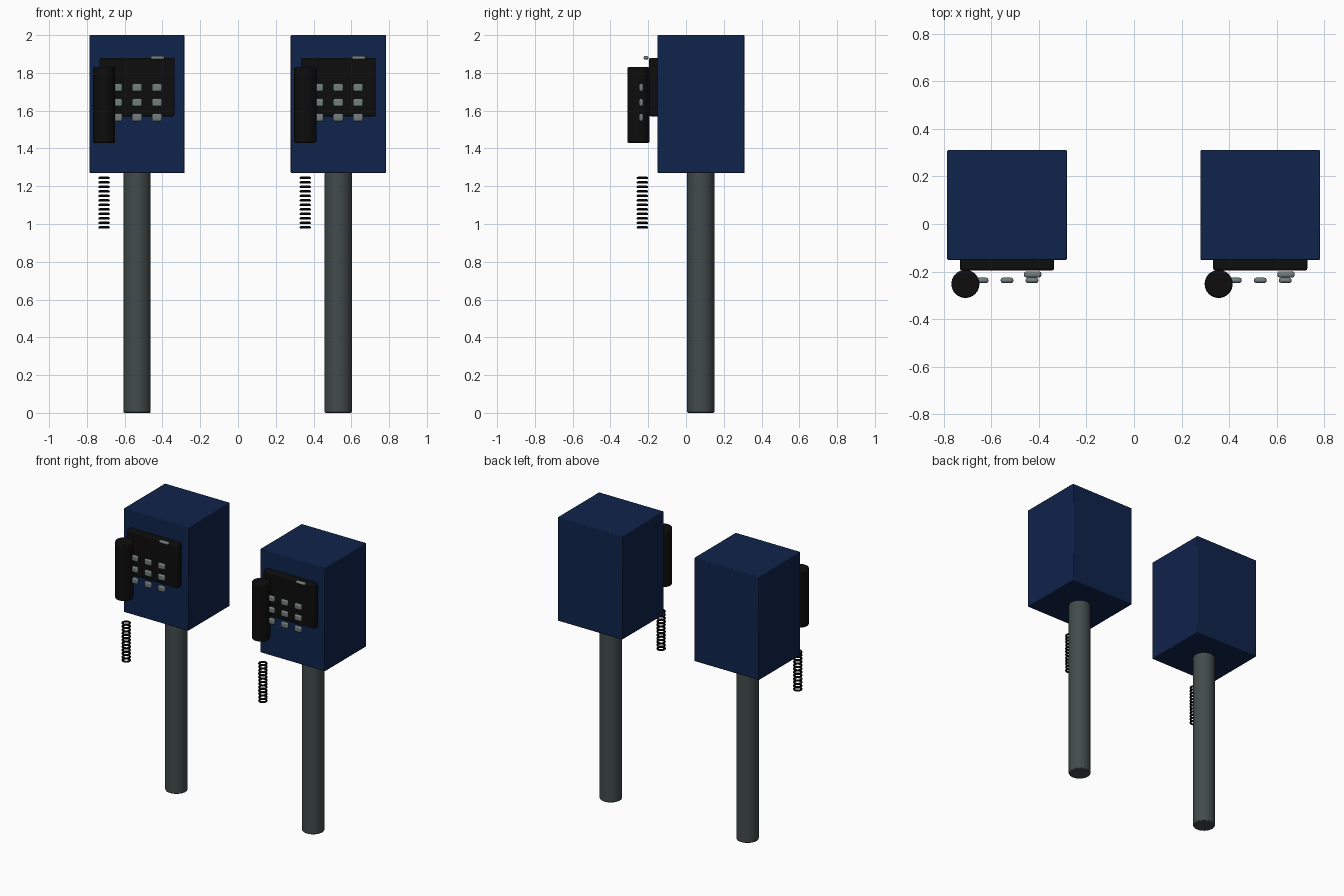
import bpy
import math
from mathutils import Vector

cube = bpy.data.objects.get("Cube")
if cube:
    bpy.data.objects.remove(cube, do_unlink=True)


def material(name, rgb):
    mat = bpy.data.materials.new(name)
    mat.use_nodes = True
    color = (*rgb, 1)
    mat.diffuse_color = color
    mat.node_tree.nodes["Principled BSDF"].inputs["Base Color"].default_value = color
    return mat


NAVY = material("navy paint", (0.005, 0.017, 0.07))
STEEL = material("grey steel", (0.055, 0.07, 0.07))
BLACK = material("black plastic", (0.004, 0.004, 0.004))
SILVER = material("silver keys", (0.17, 0.2, 0.2))


def finish(name, mat, bevel=0, segments=2):
    obj = bpy.context.object
    obj.name = name
    obj.data.materials.append(mat)
    if bevel:
        mod = obj.modifiers.new("soft edges", "BEVEL")
        mod.width = bevel
        mod.segments = segments
        mod.limit_method = "ANGLE"
    bpy.ops.object.shade_smooth_by_angle(angle=math.radians(35))
    return obj


def box(name, center, size, mat, bevel):
    bpy.ops.mesh.primitive_cube_add(size=1, location=center)
    bpy.context.object.scale = size
    bpy.ops.object.transform_apply(location=False, rotation=False, scale=True)
    return finish(name, mat, bevel)


def cylinder(name, center, radius, height, mat, bevel):
    bpy.ops.mesh.primitive_cylinder_add(vertices=32, radius=radius, depth=height, location=center)
    return finish(name, mat, bevel)


def payphone(side, x):
    # Post and cabinet
    cylinder(f"{side}_post", (x, 0.078, 0.637), 0.072, 1.274, STEEL, 0.006)
    box(f"{side}_cabinet", (x, 0.08, 1.635), (0.504, 0.462, 0.73), NAVY, 0.005)

    # Front panel and handset
    box(f"{side}_panel", (x, -0.165, 1.725), (0.396, 0.06, 0.31), BLACK, 0.008)
    cylinder(f"{side}_handset", (x - 0.175, -0.252, 1.63), 0.059, 0.4, BLACK, 0.007)

    # Three by three keypad and coin slot
    for row in range(3):
        for col in range(3):
            center = Vector((x + (col - 1) * 0.105, -0.237, 1.722 - row * 0.079))
            box(f"{side}_key_{row}_{col}", center, (0.054, 0.022, 0.042), SILVER, 0.009)
    box(f"{side}_coin_slot", (x + 0.108, -0.212, 1.88), (0.072, 0.025, 0.02), SILVER, 0.008)

    # Cord made of stacked rings
    for i in range(12):
        bpy.ops.mesh.primitive_torus_add(
            location=(x - 0.175, -0.231, 0.982 + i * 0.0238),
            major_radius=0.024, minor_radius=0.0065,
            major_segments=24, minor_segments=8)
        finish(f"{side}_cord_ring_{i}", BLACK)


payphone("right", -0.534)
payphone("left", 0.531)
